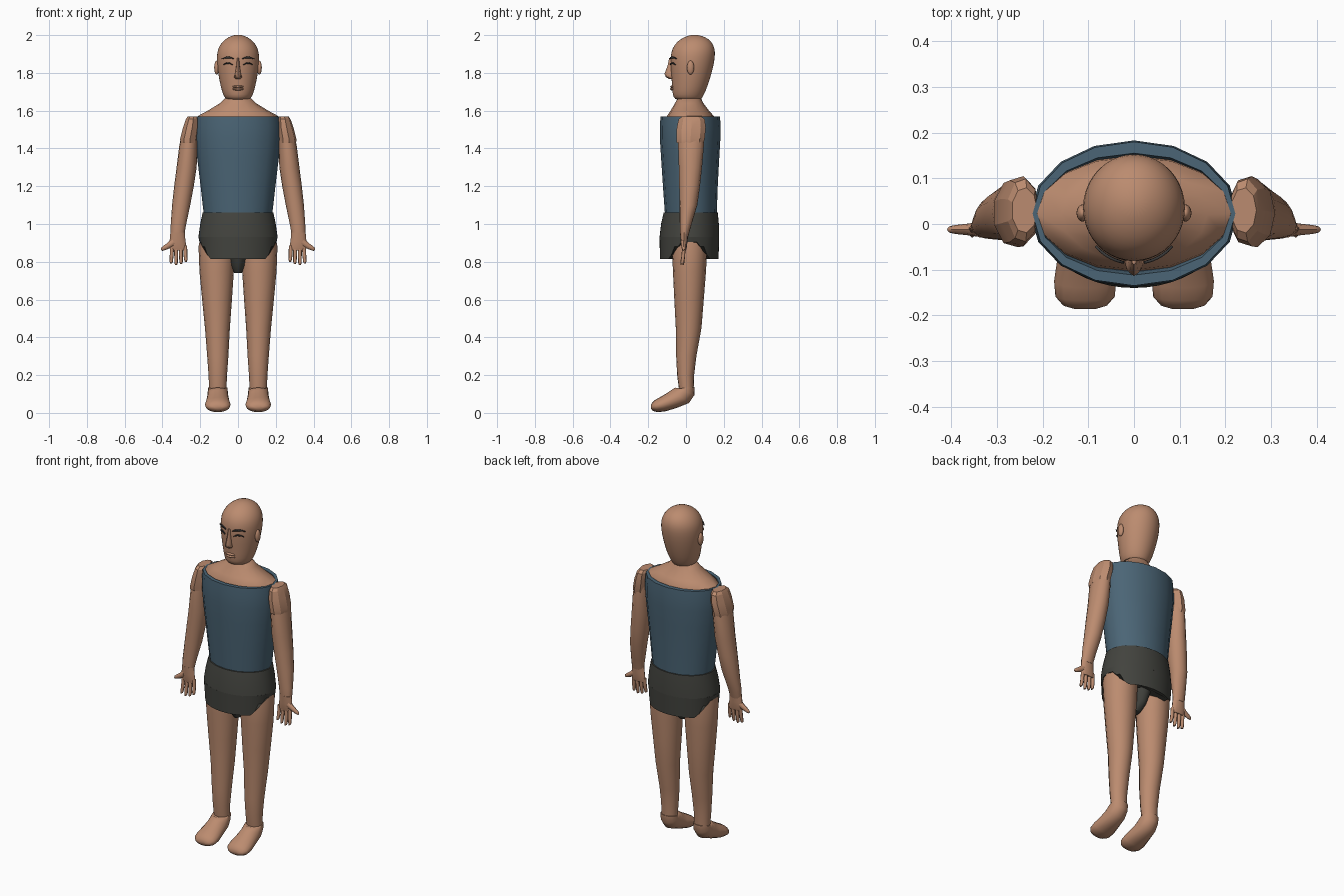
import bpy, bmesh, math
from mathutils import Vector

if "Cube" in bpy.data.objects:
    bpy.data.objects.remove(bpy.data.objects["Cube"])


def material(name, rgb):
    m = bpy.data.materials.new(name)
    m.diffuse_color = (*rgb, 1)
    m.use_nodes = True
    m.node_tree.nodes["Principled BSDF"].inputs["Base Color"].default_value = m.diffuse_color
    return m


SKIN = material("skin", (0.50, 0.26, 0.16))
SHIRT = material("blue_cloth", (0.07, 0.13, 0.18))
SHORTS = material("charcoal_cloth", (0.055, 0.056, 0.048))
HAIR = material("dark_hair", (0.04, 0.04, 0.04))


def finish(bm, name, mat, angle=50):
    bmesh.ops.recalc_face_normals(bm, faces=bm.faces)
    me = bpy.data.meshes.new(name)
    bm.to_mesh(me)
    bm.free()
    me.materials.append(mat)
    ob = bpy.data.objects.new(name, me)
    bpy.context.collection.objects.link(ob)
    bpy.ops.object.select_all(action='DESELECT')
    ob.select_set(True)
    bpy.context.view_layer.objects.active = ob
    bpy.ops.object.shade_smooth_by_angle(angle=math.radians(angle))
    return ob


def loft(name, rings, mat, n=16, angle=50, lift=None):
    """Skin a row of elliptical rings given as (centre, axis a, axis b)."""
    bm = bmesh.new()
    rows = []
    for i, (c, a, b) in enumerate(rings):
        row = []
        for k in range(n):
            t = 2 * math.pi * k / n
            p = Vector(c) + Vector(a) * math.cos(t) + Vector(b) * math.sin(t)
            if lift:
                p.z += lift(i, t)
            row.append(bm.verts.new(p))
        rows.append(row)
    for r, s in zip(rows, rows[1:]):
        for k in range(n):
            j = (k + 1) % n
            bm.faces.new((r[k], r[j], s[j], s[k]))
    bm.faces.new(rows[0])
    bm.faces.new(rows[-1])
    return finish(bm, name, mat, angle)


def level(z, cx, rx, y0, y1):
    """Horizontal ring from its half width and its front and back."""
    return ((cx, (y0 + y1) / 2, z), (rx, 0, 0), (0, (y1 - y0) / 2, 0))


def ellipsoid(name, c, r, mat, seg=16):
    bm = bmesh.new()
    bmesh.ops.create_uvsphere(bm, u_segments=seg, v_segments=10, radius=1)
    for v in bm.verts:
        v.co = Vector((v.co.x * r[0] + c[0], v.co.y * r[1] + c[1], v.co.z * r[2] + c[2]))
    return finish(bm, name, mat)


# Head, with its profile kept for placing the face details
HEAD = [(1.652, .058, -.05, .078), (1.672, .073, -.069, .088), (1.70, .086, -.073, .104),
        (1.76, .1, -.077, .126), (1.83, .112, -.083, .146), (1.89, .115, -.084, .156),
        (1.93, .107, -.074, .154), (1.965, .085, -.05, .138), (1.99, .053, -.012, .105),
        (2.002, .015, .03, .06)]
head = loft("head", [level(z, 0, rx, a, b) for z, rx, a, b in HEAD], SKIN, 20, 80)
sub = head.modifiers.new("round", 'SUBSURF')
sub.levels = sub.render_levels = 1


def face_y(x, z):
    for p, q in zip(HEAD, HEAD[1:]):
        if p[0] <= z <= q[0]:
            t = (z - p[0]) / (q[0] - p[0])
            rx, a, b = (p[i] + (q[i] - p[i]) * t for i in (1, 2, 3))
            return (a + b) / 2 - (b - a) / 2 * math.sqrt(1 - (x / rx) ** 2)


def face_strip(name, x0, x1, z, arch, h):
    """Thin plate following the face."""
    bm = bmesh.new()
    rows = []
    for k in range(7):
        t = k / 6
        x = x0 + (x1 - x0) * t
        zz = z + arch * 4 * t * (1 - t)
        half = h * (0.35 + 0.65 * math.sin(math.pi * t))
        rows.append([bm.verts.new((x, face_y(x, zz + d) - .003, zz + d)) for d in (-half, half)])
    for p, q in zip(rows, rows[1:]):
        bm.faces.new((p[0], q[0], q[1], p[1]))
    ob = finish(bm, name, HAIR)
    mod = ob.modifiers.new("thickness", 'SOLIDIFY')
    mod.thickness, mod.offset = .006, 0


# Nose and lips
loft("nose", [level(1.88, 0, .006, -.089, -.06), level(1.84, 0, .009, -.097, -.06),
              level(1.795, 0, .015, -.114, -.06), level(1.778, 0, .021, -.107, -.06),
              level(1.768, 0, .012, -.09, -.06)], SKIN, 8)
for name, z in (("upper_lip", 1.727), ("lower_lip", 1.714)):
    ellipsoid(name, (0, -.072, z), (.03, .012, .007), SKIN, 12)

# Neck slope
loft("neck", [level(1.54, 0, .215, -.105, .15), level(1.572, 0, .212, -.1, .147),
              level(1.6, 0, .16, -.082, .122), level(1.64, 0, .095, -.058, .092),
              level(1.665, 0, .07, -.045, .08)], SKIN)

# Sleeveless shirt with a rim at the neck
loft("shirt", [level(1.058, 0, .182, -.112, .163), level(1.2, 0, .198, -.122, .168),
               level(1.35, 0, .216, -.132, .176), level(1.45, 0, .226, -.138, .182),
               level(1.52, 0, .227, -.138, .183), level(1.57, 0, .222, -.135, .18),
               level(1.57, 0, .21, -.112, .155), level(1.545, 0, .205, -.105, .15)], SHIRT)


def leg_opening(i, t):
    # The lower edge steps up at the hips
    if i > 0 and i < 3:
        return 0
    side = abs(math.cos(t))
    step = .09 if side > .93 else .065 if side > .85 else .02 if side > .76 else 0
    return step


# Shorts, open higher over the thighs, and the crotch between the legs
loft("shorts", [level(.84, 0, .01, .01, .03), level(.93, 0, .21, -.14, .176),
                level(1.0, 0, .2, -.132, .174), level(1.061, 0, .187, -.118, .168)][1:],
     SHORTS, 48)
loft("shorts_hem", [level(.815, 0, .204, -.138, .172), level(.932, 0, .21, -.14, .176)],
     SHORTS, 48, lift=lambda i, t: leg_opening(0, t) if i == 0 else 0)
loft("crotch", [level(.74, 0, .02, -.03, .05), level(.78, 0, .04, -.06, .09),
                level(.85, 0, .06, -.08, .12)], SHORTS, 12)

for s, side in ((-1, "left"), (1, "right")):
    # Brow, eye and ear
    face_strip("brow_" + side, s * .022, s * .084, 1.874, .008, .0045)
    face_strip("eye_" + side, s * .028, s * .078, 1.842, .01, .0035)
    ellipsoid("ear_" + side, (s * .113, .024, 1.828), (.013, .019, .037), SKIN)

    # Leg
    loft("leg_" + side, [level(z, s * x, r, a, b) for z, x, r, a, b in (
        (.11, .107, .045, -.035, .04), (.2, .107, .049, -.047, .043), (.3, .107, .056, -.052, .055),
        (.45, .109, .066, -.054, .082), (.6, .111, .079, -.062, .094), (.75, .113, .091, -.069, .106),
        (.88, .113, .096, -.075, .112), (.94, .112, .085, -.07, .11))], SKIN)

    # Foot, each section given by its top and sole points and half width
    foot = []
    for (ty, tz), (by, bz), w, x in (((-.042, .128), (.046, .138), .051, .107),
                                     ((-.058, .134), (.045, .095), .053, .107),
                                     ((-.075, .122), (.015, .052), .056, .107),
                                     ((-.105, .102), (-.05, .026), .061, .107),
                                     ((-.14, .082), (-.11, .008), .068, .107),
                                     ((-.168, .066), (-.15, .004), .065, .107),
                                     ((-.182, .05), (-.175, .01), .048, .107),
                                     ((-.186, .036), (-.185, .022), .025, .107)):
        foot.append(((s * x, (ty + by) / 2, (tz + bz) / 2), (w, 0, 0),
                     (0, (ty - by) / 2, (tz - bz) / 2)))
    loft("foot_" + side, foot, SKIN, 16, 60)

    # Creased shoulder, then the arm
    loft("shoulder_" + side, [level(z, s * x, r, a, b) for z, x, r, a, b in (
        (1.43, .262, .046, -.05, .095), (1.45, .262, .047, -.052, .1),
        (1.51, .25, .044, -.05, .106), (1.555, .243, .035, -.04, .1),
        (1.57, .24, .028, -.02, .08))], SKIN, 9, 20)
    loft("arm_" + side, [level(z, s * x, r, a, b) for z, x, r, a, b in (
        (1.5, .252, .04, -.035, .09), (1.42, .262, .048, -.042, .095), (1.3, .272, .053, -.038, .085),
        (1.2, .286, .052, -.036, .074), (1.1, .301, .048, -.034, .06), (1.0, .315, .041, -.033, .03),
        (.95, .32, .037, -.031, .016), (.935, .32, .034, -.03, .012))], SKIN)

    # Hand with four fingers and a thumb
    loft("palm_" + side, [level(z, s * x, r, a, b) for z, x, r, a, b in (
        (.955, .32, .038, -.032, .013), (.91, .32, .042, -.028, .008),
        (.875, .318, .046, -.024, .004), (.86, .315, .04, -.02, 0))], SKIN, 12)
    for k, (x0, x1, tip) in enumerate(((.28, .276, .80), (.303, .301, .787),
                                       (.327, .328, .782), (.349, .354, .79))):
        loft(f"finger_{k + 1}_{side}", [level(z, s * (x0 + (x1 - x0) * t), r, y - .01, y + .009)
             for z, t, r, y in ((.885, 0, .011, -.01), (.83, .5, .01, -.014),
                                (tip + .012, .9, .009, -.018), (tip, 1, .005, -.02))], SKIN, 8)
    loft("thumb_" + side, [((s * x, -.012, z), (s * r * .5, 0, r), (0, r * .9, 0))
         for x, z, r in ((.34, .905, .018), (.365, .887, .014), (.39, .873, .011),
                         (.403, .866, .008), (.407, .863, .004))], SKIN, 8)
